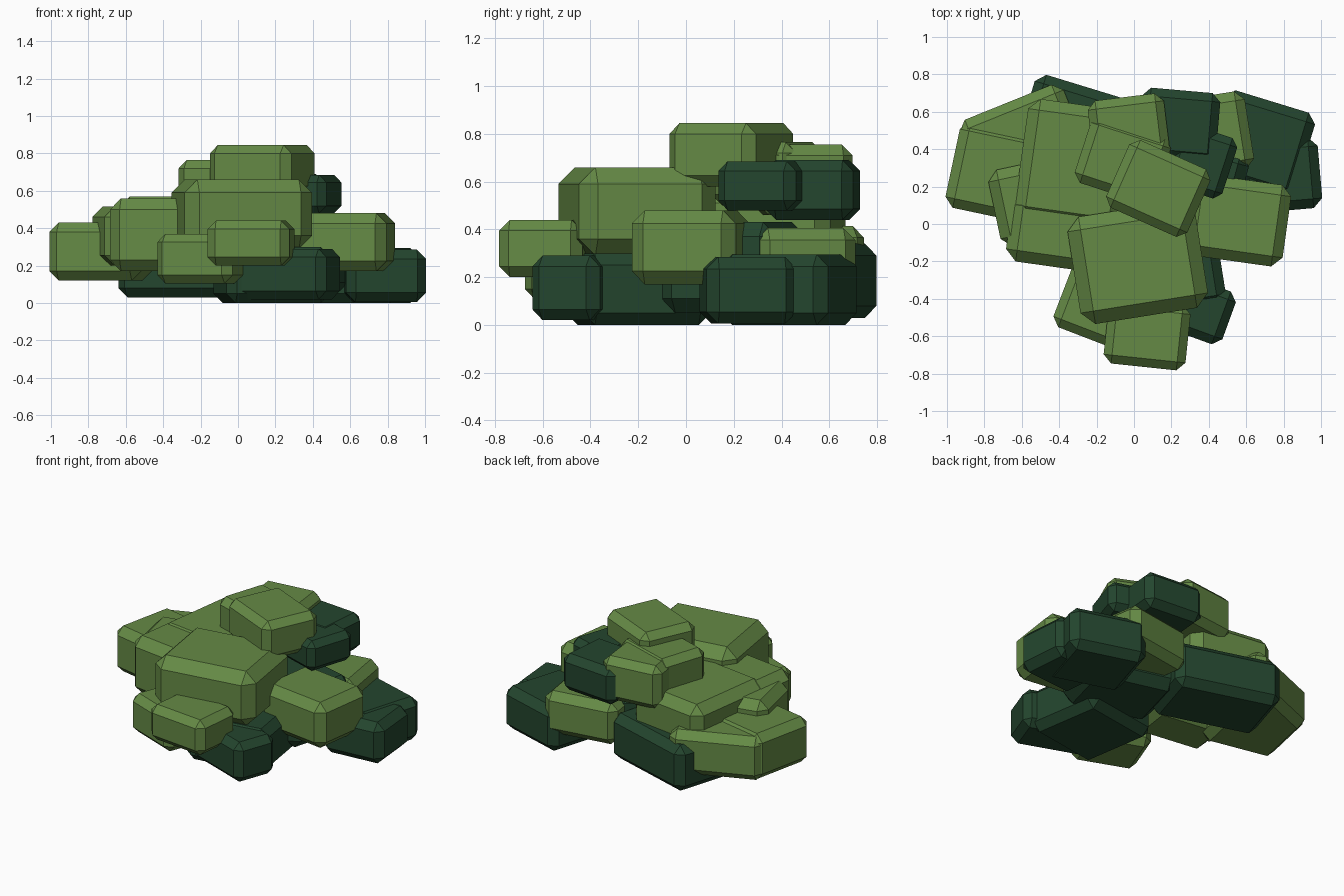
import bpy, math

def material(name, rgb):
    m = bpy.data.materials.new(name)
    m.diffuse_color = (*rgb, 1)
    return m

LIGHT = material("light_leaf", (0.13, 0.255, 0.06))
DARK = material("dark_leaf", (0.017, 0.06, 0.027))

def clump(name, mat, x, y, w, d, z0, z1, turn, bevel):
    """Chamfered leaf block, turned about z."""
    bpy.ops.mesh.primitive_cube_add(size=1, location=(x, y, (z0 + z1) / 2))
    o = bpy.context.object
    o.name = name
    o.scale = (w, d, z1 - z0)
    bpy.ops.object.transform_apply(location=False, rotation=False, scale=True)
    o.rotation_euler.z = math.radians(turn)
    b = o.modifiers.new("chamfer", 'BEVEL')
    b.width, b.segments = bevel, 1
    o.data.materials.append(mat)

# x, y, width, depth, bottom, top, turn, chamfer
light = {
    "crown": (0.13, 0.19, 0.475, 0.395, 0.58, 0.845, -24, 0.045),
    "upper_front": (0.02, -0.205, 0.69, 0.58, 0.29, 0.66, 9, 0.07),
    "upper_middle": (-0.06, 0.34, 0.45, 0.37, 0.50, 0.765, -18, 0.045),
    "upper_back": (-0.025, 0.48, 0.41, 0.40, 0.46, 0.755, 7, 0.045),
    "middle_left": (-0.32, 0.32, 0.57, 0.64, 0.24, 0.57, -8, 0.06),
    "front_left": (-0.41, -0.05, 0.52, 0.36, 0.17, 0.56, -8, 0.06),
    "side_left": (-0.57, 0.11, 0.36, 0.42, 0.20, 0.515, 12, 0.055),
    "outer_left": (-0.725, 0.275, 0.50, 0.47, 0.12, 0.43, -12, 0.05),
    "back_left": (-0.60, 0.47, 0.60, 0.39, 0.12, 0.415, 22, 0.05),
    "low_front": (0.07, -0.59, 0.44, 0.35, 0.20, 0.44, -6, 0.045),
    "low_front_left": (-0.18, -0.44, 0.43, 0.37, 0.105, 0.37, -21, 0.045),
    "middle_right": (0.555, 0.02, 0.53, 0.44, 0.17, 0.48, -8, 0.055),
    "back_right": (0.37, 0.47, 0.50, 0.42, 0.12, 0.405, 9, 0.05),
}
dark = {
    "shade_upper_back": (0.24, 0.53, 0.42, 0.37, 0.44, 0.69, -5, 0.045),
    "shade_upper_right": (0.36, 0.335, 0.32, 0.34, 0.48, 0.685, -18, 0.04),
    "shade_core": (0.28, 0.20, 0.59, 0.50, 0.05, 0.43, -15, 0.06),
    "shade_back_right": (0.67, 0.43, 0.51, 0.47, 0.0, 0.295, -17, 0.05),
    "shade_right": (0.78, 0.26, 0.43, 0.38, 0.005, 0.285, 5, 0.05),
    "shade_back_left": (-0.25, 0.485, 0.70, 0.47, 0.03, 0.34, -17, 0.05),
    "shade_front": (0.255, -0.425, 0.54, 0.30, 0.02, 0.29, -20, 0.045),
    "shade_base": (0.18, -0.20, 0.56, 0.54, 0.0, 0.30, 9, 0.05),
}
for group, mat in ((light, LIGHT), (dark, DARK)):
    for name, dims in group.items():
        clump(name, mat, *dims)
